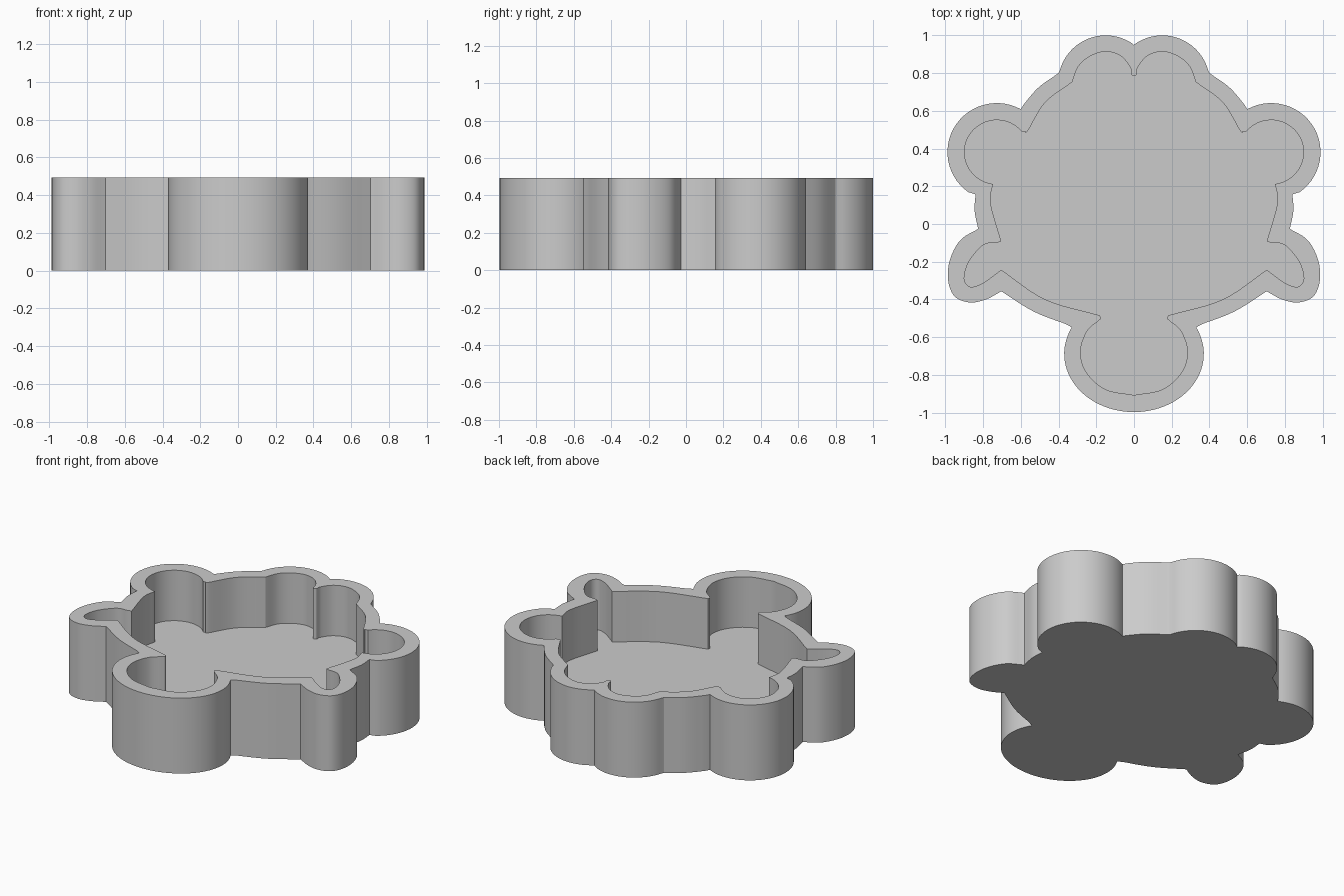
import bpy
import bmesh
import math
from mathutils import Vector

HEIGHT, FLOOR = 0.493, 0.163
STEPS = 6

cube = bpy.data.objects.get("Cube")
if cube:
    bpy.data.objects.remove(cube, do_unlink=True)


def spline(points):
    """Smooth run through the points, excluding the last one."""
    p = [Vector(q) for q in points]
    p = [2 * p[0] - p[1]] + p + [2 * p[-1] - p[-2]]
    run = []
    for a, b, c, d in zip(p, p[1:], p[2:], p[3:]):
        for i in range(STEPS):
            t = i / STEPS
            run.append(0.5 * (2 * b + (c - a) * t + (2 * a - 5 * b + 4 * c - d) * t**2
                              + (3 * b - a - 3 * c + d) * t**3))
    return run


def arc(cx, cy, rx, ry, start, end, n=28):
    """Clockwise elliptical run in degrees, excluding its end."""
    angles = [math.radians(start + (end - start) * i / n) for i in range(n)]
    return [Vector((cx + rx * math.cos(a), cy + ry * math.sin(a))) for a in angles]


def closed(half, last):
    """Mirror a half outline running from the back notch to the front."""
    half = half + [Vector(last)]
    return half + [Vector((-p.x, p.y)) for p in reversed(half[1:-1])]


# Outer outline: back lobe, shoulder, big side lobe, waist, small lobe, flank, front lobe
outer = closed(
    arc(0.15, 0.745, 0.253, 0.255, 127, 12)
    + spline([(0.4, 0.8), (0.51, 0.72), (0.6, 0.615)])
    + arc(0.727, 0.381, 0.262, 0.26, 119, -61)
    + spline([(0.84, 0.157), (0.845, 0.07), (0.826, -0.026)])
    + spline([(0.826, -0.026), (0.92, -0.085), (0.976, -0.19), (0.985, -0.3),
              (0.95, -0.385), (0.87, -0.416), (0.785, -0.4), (0.703, -0.357)])
    + spline([(0.703, -0.357), (0.53, -0.465), (0.335, -0.54)])
    + arc(0, -0.688, 0.37, 0.309, 27, -90),
    (0, -0.997))

# Inner outline, following the same lobes
inner = closed(
    spline([(0, 0.785), (0.013, 0.792), (0.02, 0.83), (0.07, 0.89), (0.15, 0.914),
            (0.235, 0.888), (0.295, 0.835), (0.328, 0.752)])
    + spline([(0.328, 0.752), (0.47, 0.645), (0.562, 0.495), (0.577, 0.491)])
    + arc(0.727, 0.381, 0.172, 0.17, 140, -82)
    + spline([(0.748, 0.212), (0.76, 0.11), (0.704, -0.092)])
    + spline([(0.704, -0.092), (0.73, -0.1), (0.8, -0.112), (0.875, -0.2), (0.9, -0.29),
              (0.868, -0.333), (0.8, -0.312), (0.704, -0.243)])
    + spline([(0.704, -0.243), (0.47, -0.4), (0.18, -0.485)])
    + spline([(0.18, -0.485), (0.177, -0.502), (0.19, -0.515), (0.25, -0.57), (0.284, -0.68),
              (0.25, -0.79), (0.15, -0.877), (0, -0.907)]),
    (0, -0.907))

bm = bmesh.new()


def ring(points, z):
    verts = [bm.verts.new((p.x, p.y, z)) for p in points]
    return verts, [bm.edges.new((a, b)) for a, b in zip(verts, verts[1:] + verts[:1])]


def wall(low, high):
    n = len(low)
    for i in range(n):
        j = (i + 1) % n
        bm.faces.new((low[i], low[j], high[j], high[i]))


base, base_edges = ring(outer, 0)
top, top_edges = ring(outer, HEIGHT)
lip, lip_edges = ring(inner, HEIGHT)
floor, floor_edges = ring(inner, FLOOR)

# Walls, then the underside, cavity floor and rim
wall(base, top)
wall(floor, lip)
for edges in (base_edges, floor_edges, top_edges + lip_edges):
    bmesh.ops.triangle_fill(bm, edges=edges, use_beauty=True)
bmesh.ops.recalc_face_normals(bm, faces=bm.faces)

mesh = bpy.data.meshes.new("lobed_tray")
bm.to_mesh(mesh)
bm.free()
tray = bpy.data.objects.new("lobed_tray", mesh)
bpy.context.collection.objects.link(tray)

# Plain grey
grey = bpy.data.materials.new("light_grey")
grey.use_nodes = True
grey.diffuse_color = (0.6, 0.6, 0.6, 1)
grey.node_tree.nodes["Principled BSDF"].inputs["Base Color"].default_value = (0.6, 0.6, 0.6, 1)
mesh.materials.append(grey)

bpy.context.view_layer.objects.active = tray
tray.select_set(True)
bpy.ops.object.shade_smooth_by_angle(angle=math.radians(25))
